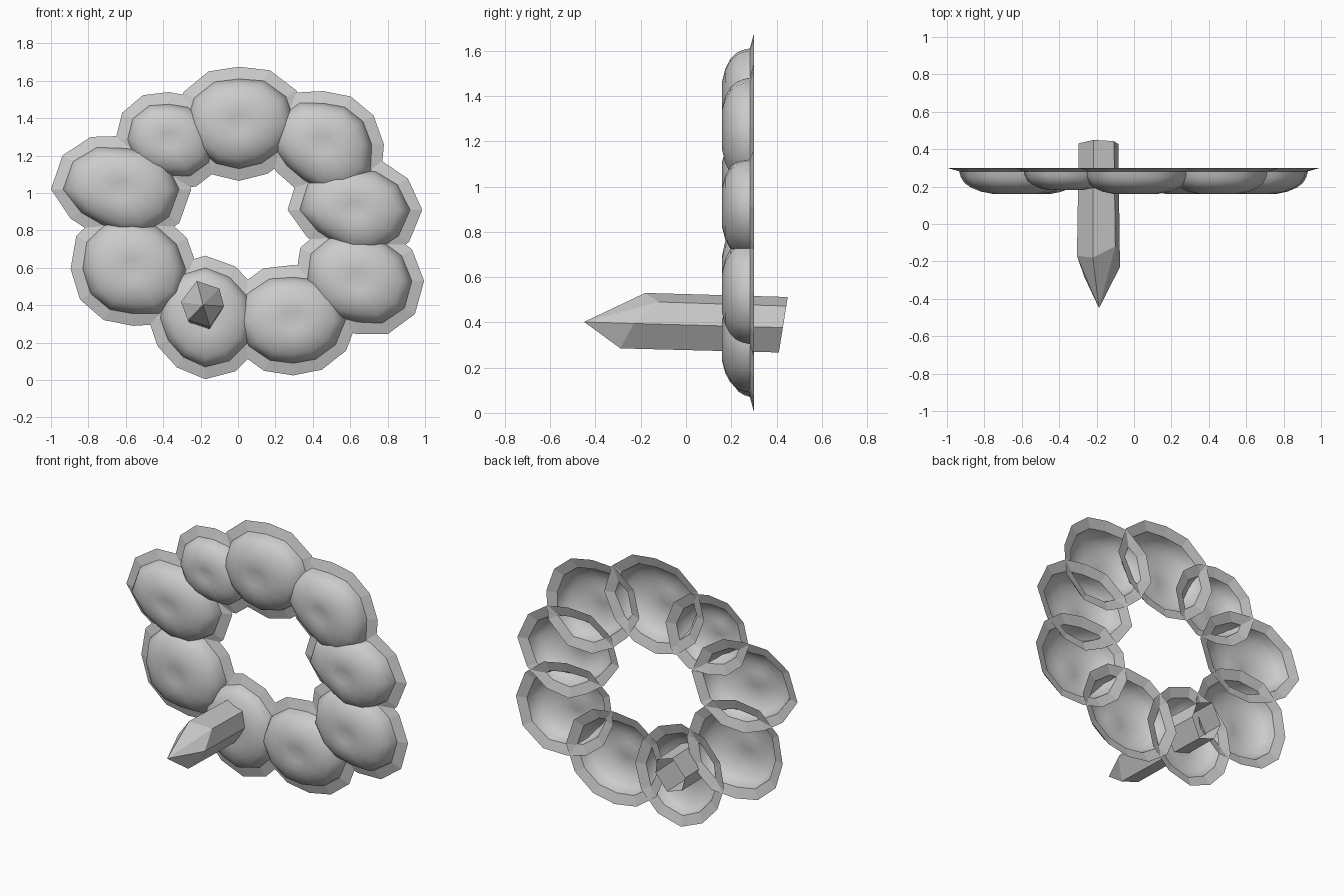
import bpy, bmesh, math

cube = bpy.data.objects.get("Cube")
if cube:
    bpy.data.objects.remove(cube, do_unlink=True)

grey = bpy.data.materials.new("stone_grey")
grey.use_nodes = True
tone = (0.6, 0.6, 0.6, 1)
grey.diffuse_color = tone
grey.node_tree.nodes["Principled BSDF"].inputs["Base Color"].default_value = tone

SEGMENTS = 12
BACK, RIM_FRONT, RIM_WIDTH = 0.3, 0.282, 0.065
# Dome section: share of the outline radius, height above the back; dished centre
DOME = [(0.97, 0.05), (0.91, 0.08), (0.8, 0.105), (0.62, 0.127), (0.4, 0.14), (0.2, 0.135)]
DISH = 0.13


def make_object(name, bm):
    mesh = bpy.data.meshes.new(name)
    bm.to_mesh(mesh)
    bm.free()
    mesh.materials.append(grey)
    obj = bpy.data.objects.new(name, mesh)
    bpy.context.collection.objects.link(obj)
    return obj


def bridge(bm, a, b, smooth):
    for i in range(len(a)):
        j = (i + 1) % len(a)
        bm.faces.new((a[i], a[j], b[j], b[i])).smooth = smooth


def radius_at(radii, turn):
    """Smooth closed curve through evenly spaced radii."""
    n = len(radii)
    k = math.floor(turn * n)
    t = turn * n - k
    p, q, r, s = (radii[(k + d) % n] for d in (-1, 0, 1, 2))
    return q + t / 2 * (r - p + t * (2 * p - 5 * q + 4 * r - s + t * (3 * (q - r) + s - p)))


def add_stone(name, x, z, depth, percent):
    radii = [p / 100 for p in percent]
    bm = bmesh.new()

    def ring(share, grow, y):
        verts = []
        for i in range(SEGMENTS):
            turn = i / SEGMENTS
            r = radius_at(radii, turn) * share + grow
            angle = turn * math.tau
            verts.append(bm.verts.new((x + r * math.cos(angle), y, z + r * math.sin(angle))))
        return verts

    # Flat-sided rim
    outer = ring(1, RIM_WIDTH, BACK)
    last = ring(1, 0, RIM_FRONT)
    bridge(bm, outer, last, False)
    # Hollow rounded dome
    for share, height in DOME:
        new = ring(share, 0, BACK - height * depth)
        bridge(bm, last, new, True)
        last = new
    tip = bm.verts.new((x, BACK - DISH * depth, z))
    for i in range(SEGMENTS):
        bm.faces.new((last[i], last[(i + 1) % SEGMENTS], tip)).smooth = True
    make_object(name, bm)


# Centre x, z, dome depth, then radii in hundredths, anticlockwise from the +x side
stones = {
    "top_stone": (0.005, 1.37, 1, (30, 28, 24, 27, 28, 25, 24, 25)),
    "upper_right_stone": (-0.37, 1.285, 0.85, (24, 21, 19, 22, 22, 20, 19, 24)),
    "right_stone": (-0.625, 1.02, 1, (31, 26, 22, 28, 31, 22, 23, 28)),
    "lower_right_stone": (-0.56, 0.595, 1, (28, 26, 26, 29, 27, 26, 24, 29)),
    "spiked_stone": (-0.175, 0.33, 0.85, (26, 25, 27, 26, 24, 23, 26, 26)),
    "bottom_stone": (0.295, 0.32, 1, (28, 26, 23, 27, 30, 26, 23, 25)),
    "lower_left_stone": (0.64, 0.53, 1, (29, 26, 24, 29, 27, 23, 22, 28)),
    "left_stone": (0.62, 0.91, 1, (30, 25, 22, 27, 29, 20, 23, 26)),
    "upper_left_stone": (0.455, 1.26, 1, (26, 24, 22, 27, 27, 21, 25, 30)),
}
for name, (x, z, depth, percent) in stones.items():
    add_stone(name, x, z, depth, percent)

# Six-sided spike, open at the back: corner x, z and depth of each shoulder
corners = [(-0.22, 0.53, -0.18), (-0.1, 0.49, -0.12), (-0.075, 0.395, -0.23),
           (-0.15, 0.285, -0.29), (-0.267, 0.32, -0.28), (-0.305, 0.417, -0.17)]
bm = bmesh.new()
shoulder = [bm.verts.new((x, y, z)) for x, z, y in corners]
butt = []
for x, z, y in corners:
    low = z - 0.018
    butt.append(bm.verts.new((-0.185 + (x + 0.185) * 0.92, 0.45 - (0.515 - low) * 0.16, low)))
point = bm.verts.new((-0.187, -0.45, 0.402))
bridge(bm, shoulder, butt, False)
for i in range(6):
    bm.faces.new((shoulder[i], shoulder[(i + 1) % 6], point))
bmesh.ops.recalc_face_normals(bm, faces=bm.faces)
make_object("spike", bm)
